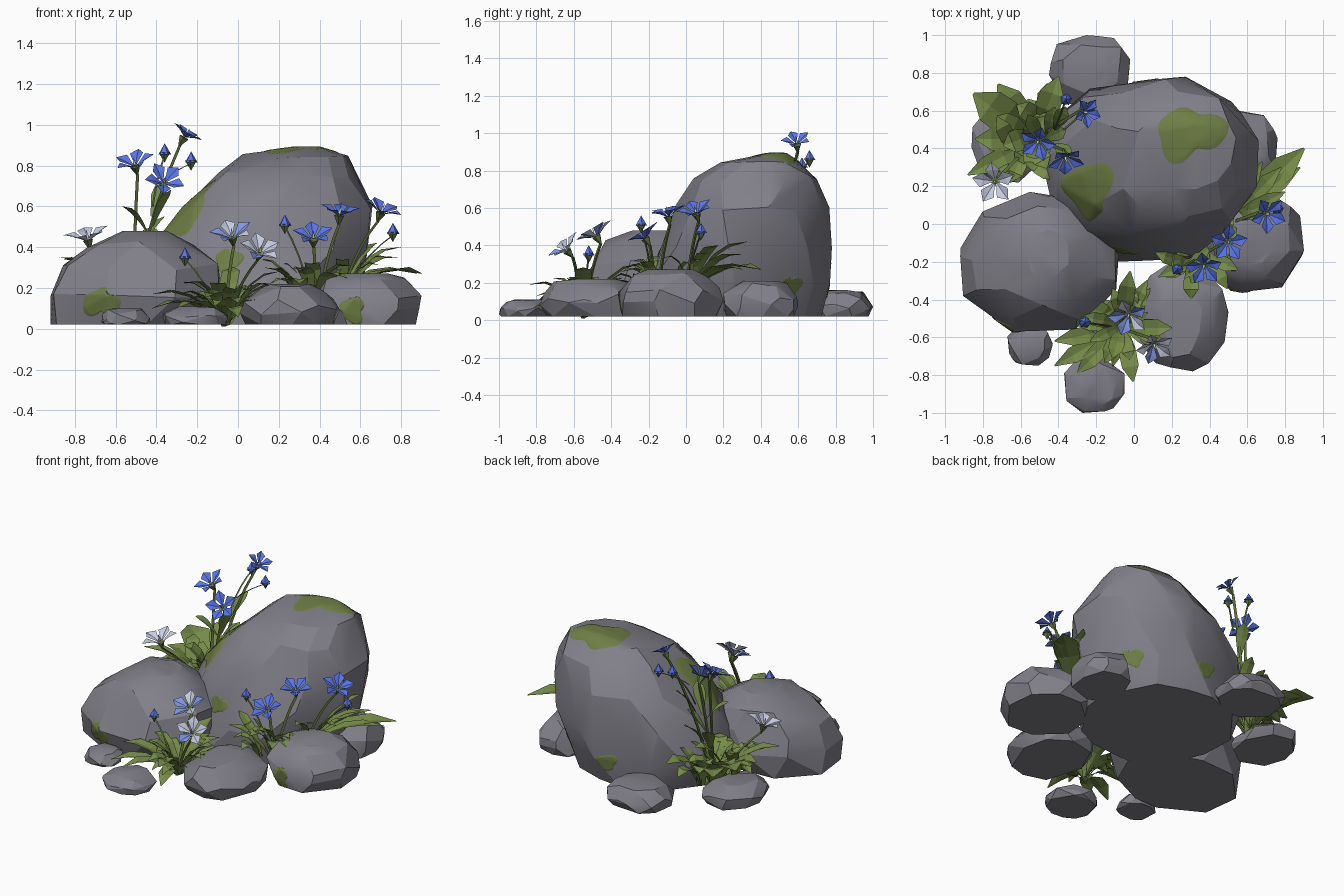
import bpy, bmesh, math, random
from mathutils import Vector
from mathutils.bvhtree import BVHTree

if "Cube" in bpy.data.objects:
    bpy.data.objects.remove(bpy.data.objects["Cube"])

random.seed(11)
UP = Vector((0, 0, 1))


def material(name, rgb):
    m = bpy.data.materials.new(name)
    m.diffuse_color = (*rgb, 1)
    m.use_nodes = True
    m.node_tree.nodes["Principled BSDF"].inputs["Base Color"].default_value = m.diffuse_color
    return m


STONE = material("stone_grey", (0.22, 0.215, 0.25))
MOSS = material("moss_green", (0.16, 0.21, 0.06))
LEAF = material("leaf_green", (0.18, 0.26, 0.065))
STEM = material("stem_green", (0.12, 0.175, 0.045))
BLUE = material("petal_blue", (0.10, 0.18, 0.82))
PALE = material("petal_pale", (0.56, 0.60, 0.76))
LIGHT = material("petal_light_blue", (0.22, 0.31, 0.80))
CREAM = material("stamen_white", (0.75, 0.75, 0.70))
PLANT_MATS = [LEAF, STEM, BLUE, PALE, LIGHT, CREAM]


def finish(bm, name, mats, angle=None):
    me = bpy.data.meshes.new(name)
    bm.to_mesh(me)
    bm.free()
    for m in mats:
        me.materials.append(m)
    ob = bpy.data.objects.new(name, me)
    bpy.context.collection.objects.link(ob)
    if angle:
        bpy.ops.object.select_all(action='DESELECT')
        ob.select_set(True)
        bpy.context.view_layer.objects.active = ob
        bpy.ops.object.shade_smooth_by_angle(angle=math.radians(angle))
    return ob


# ---- Rocks: faceted hull around jittered rings, one ring per height level
def rock(name, levels, sides, moss=()):
    pts = []
    for i, (z, x0, x1, y0, y1) in enumerate(levels):
        turn = random.random() * 6.28
        for k in range(sides):
            a = turn + (k + random.uniform(-.25, .25)) * math.tau / sides
            c, s = math.cos(a), math.sin(a)
            r = random.uniform(.95, 1.03) / (abs(c) ** 2.3 + abs(s) ** 2.3) ** (1 / 2.3)
            dz = random.uniform(-.02, .02) if 0 < i < len(levels) - 1 else 0
            pts.append(Vector(((x0 + x1) / 2 + r * c * (x1 - x0) / 2,
                               (y0 + y1) / 2 + r * s * (y1 - y0) / 2, z + dz)))
    # fit the points exactly to the wanted extents
    for ax, lo, hi in ((0, 1, 2), (1, 3, 4)):
        t0, t1 = min(l[lo] for l in levels), max(l[hi] for l in levels)
        p0, p1 = min(p[ax] for p in pts), max(p[ax] for p in pts)
        for p in pts:
            p[ax] = t0 + (p[ax] - p0) * (t1 - t0) / (p1 - p0)
    bm = bmesh.new()
    for p in pts:
        bm.verts.new(p)
    res = bmesh.ops.convex_hull(bm, input=bm.verts[:])
    junk = {g for g in res["geom_interior"] + res["geom_unused"] if isinstance(g, bmesh.types.BMVert)}
    bmesh.ops.delete(bm, geom=list(junk), context='VERTS')
    bmesh.ops.dissolve_limit(bm, angle_limit=math.radians(9), verts=bm.verts[:], edges=bm.edges[:])
    bmesh.ops.triangulate(bm, faces=[f for f in bm.faces if len(f.verts) > 4 and f.normal.z > -.9])
    bmesh.ops.recalc_face_normals(bm, faces=bm.faces[:])
    tree = BVHTree.FromBMesh(bm)
    finish(bm, name, [STONE], 20)
    for i, (centre, rad) in enumerate(moss):
        moss_patch(f"{name}_moss_{i + 1}", tree, Vector(centre), rad)


# Thin moss patch with a wavy outline, wrapped on the rock surface
def moss_patch(name, tree, centre, rad, rings=9, seg=36):
    hit, n, _, _ = tree.find_nearest(centre)
    u = n.orthogonal().normalized()
    v = n.cross(u)
    ph = [random.random() * 6.28 for _ in range(3)]
    bm = bmesh.new()
    grid = []
    for j in range(rings + 1):
        row = []
        for k in range(seg):
            a = k * math.tau / seg
            w = 1 + .16 * math.sin(2 * a + ph[0]) + .17 * math.sin(3 * a + ph[1]) + .09 * math.sin(5 * a + ph[2])
            r = rad * w * max(j, .05) / rings
            p, pn, _, _ = tree.find_nearest(hit + u * r * math.cos(a) + v * r * math.sin(a))
            p = p + pn * (.005 if j < rings else .002)
            p.z = max(p.z, .022)
            row.append(bm.verts.new(p))
        grid.append(row)
    for j in range(rings):
        for k in range(seg):
            q = (k + 1) % seg
            bm.faces.new((grid[j][k], grid[j + 1][k], grid[j + 1][q], grid[j][q]))
    bm.faces.new(grid[0])
    finish(bm, name, [MOSS], 40)


rock("main_boulder", [(.02, -.45, .5, -.2, .72), (.2, -.49, .6, -.19, .77), (.4, -.44, .64, -.14, .78),
                      (.6, -.29, .66, -.06, .75), (.75, -.12, .61, .05, .69), (.84, .0, .54, .19, .61),
                      (.89, .26, .4, .43, .53)], 12,
     [((.3, .5, .9), .17), ((-.18, .19, .52), .17), ((-.06, -.2, .35), .06),
      ((.05, .82, .17), .06), ((.6, .66, .13), .06)])
rock("left_boulder", [(.02, -.91, -.12, -.52, .12), (.17, -.92, -.08, -.57, .17), (.3, -.86, -.1, -.52, .16),
                      (.41, -.73, -.2, -.42, .1), (.48, -.56, -.34, -.28, -.02)], 9,
     [((-.68, -.55, .13), .09)])


def small_rock(name, x0, x1, y0, y1, h, moss=()):
    cx, cy, dx, dy = (x0 + x1) / 2, (y0 + y1) / 2, (x1 - x0) / 2, (y1 - y0) / 2
    levels = [(.02 + f * (h - .02), cx - s * dx, cx + s * dx, cy - s * dy, cy + s * dy)
              for f, s in ((0, .9), (.3, 1), (.55, .97), (.85, .72), (1, .45))]
    rock(name, levels, 8, moss)


small_rock("front_right_rock", .01, .5, -.78, -.22, .22)
small_rock("right_rock", .34, .9, -.36, .2, .27, [((.56, -.4, .09), .065)])
small_rock("right_back_rock", .42, .76, .2, .6, .21)
small_rock("back_rock", -.45, -.02, .62, 1.0, .16)
small_rock("left_back_rock", -.86, -.5, .22, .65, .14)
small_rock("front_pebble", -.37, -.05, -1.0, -.7, .11)
small_rock("left_front_pebble", -.67, -.43, -.75, -.53, .1)


# ---- Plants
def bezier(a, b, c, t):
    return a * (1 - t) ** 2 + b * 2 * t * (1 - t) + c * t * t


# Folded blade arching from base to tip
def leaf(bm, base, tip, width, lift=.12, mat=0):
    base, tip = Vector(base), Vector(tip)
    mid = base.lerp(tip, .45) + UP * lift
    side = (tip - base).cross(UP)
    side = side.normalized() if side.length > .01 else Vector((1, 0, 0))
    rows = []
    for t, w in ((0, .25), (.25, .6), (.5, .95), (.75, .92), (1, .08)):
        p = bezier(base, mid, tip, t)
        off = side * width * w / 2
        rows.append([bm.verts.new(q) for q in (p - off + UP * width * w * .12, p, p + off + UP * width * w * .12)])
    for r, s in zip(rows, rows[1:]):
        for k in (0, 1):
            bm.faces.new((r[k], r[k + 1], s[k + 1], s[k])).material_index = mat


# Triangular stem along a bent path
def stem(bm, base, top, rad=.01):
    base, top = Vector(base), Vector(top)
    mid = Vector((base.x * .6 + top.x * .4, base.y * .6 + top.y * .4, base.z * .35 + top.z * .65))
    rows = []
    for i in range(6):
        p = bezier(base, mid, top, i / 5)
        rows.append([bm.verts.new(p + Vector((math.cos(a), math.sin(a), 0)) * rad) for a in (0, 2.09, 4.19)])
    for r, s in zip(rows, rows[1:]):
        for k in range(3):
            bm.faces.new((r[k], r[(k + 1) % 3], s[(k + 1) % 3], s[k])).material_index = 1


def cone(bm, tip, base, rad, mat, seg=5):
    tip, base = Vector(tip), Vector(base)
    d = (base - tip).normalized()
    u = d.orthogonal().normalized()
    v = d.cross(u)
    ring = [bm.verts.new(base + (u * math.cos(k * math.tau / seg) + v * math.sin(k * math.tau / seg)) * rad)
            for k in range(seg)]
    t = bm.verts.new(tip)
    for k in range(seg):
        bm.faces.new((t, ring[(k + 1) % seg], ring[k])).material_index = mat
    bm.faces.new(ring).material_index = mat


# Five broad petals with a calyx and stamen, opening along the facing direction
def flower(bm, root, pos, facing, mats=(2,), rad=.092):
    pos, n = Vector(pos), Vector(facing).normalized()
    stem(bm, root, pos - n * .07)
    cone(bm, pos - n * .085, pos - n * .025, .026, 1)
    cone(bm, pos + n * .03, pos - n * .015, .01, 5, 4)
    u = n.orthogonal().normalized()
    v = n.cross(u)
    for k in range(5):
        a = k * math.tau / 5 + pos.x * 9

        def at(r, da, h):
            return bm.verts.new(pos + (u * math.cos(a + da) + v * math.sin(a + da)) * rad * r + n * rad * h)
        c, l, m, r, t = at(.05, 0, -.3), at(.76, -.52, .16), at(.62, 0, .0), at(.76, .52, .16), at(1.12, 0, .16)
        for f in ((c, l, m), (c, m, r), (l, t, m), (m, t, r)):
            bm.faces.new(f).material_index = mats[k % len(mats)]


def bud(bm, root, pos):
    pos = Vector(pos)
    stem(bm, root, pos, .006)
    cone(bm, pos - UP * .035, pos + UP * .015, .03, 1)
    cone(bm, pos + UP * .06, pos + UP * .005, .033, 2)


# Ring of leaves spreading from a line of roots
def tuft(bm, a, b, count, reach, height, width, lift):
    a, b = Vector(a), Vector(b)
    for k in range(count):
        root = a.lerp(b, random.random())
        ang = k * 2.4 + random.uniform(-.3, .3)
        r = reach * random.uniform(.55, 1)
        tip = root + Vector((math.cos(ang) * r, math.sin(ang) * r, height * random.uniform(.4, 1)))
        leaf(bm, root, tip, width * random.uniform(.75, 1.2), lift)


# Front plant
bm = bmesh.new()
root = (-.07, -.55, .01)
tuft(bm, root, (-.04, -.52, .02), 26, .3, .22, .085, .14)
for tip in ((-.42, -.75, .1), (-.42, -.62, .17), (0, -.82, .06), (.2, -.55, .28), (-.02, -.25, .3), (-.3, -.79, .1)):
    leaf(bm, root, tip, .095, .14)
flower(bm, root, (-.03, -.49, .47), (-.1, -.45, .8), (4, 3, 4), .1)
flower(bm, root, (.11, -.65, .39), (.2, -.6, .7), (3, 3, 4, 3, 3), .095)
bud(bm, root, (-.26, -.52, .34))
finish(bm, "front_plant", PLANT_MATS)

# Right plant
bm = bmesh.new()
root = (.38, -.16, .06)
tuft(bm, (.3, -.22, .1), (.54, .06, .15), 28, .25, .27, .075, .14)
for tip, w in (((.9, .4, .27), .15), ((.78, .3, .35), .09), ((.8, .17, .4), .08), ((.13, -.28, .3), .07),
               ((.68, .33, .42), .08), ((.88, .3, .27), .09)):
    leaf(bm, (.5, .02, .15) if tip[0] > .5 else root, tip, w, .13)
flower(bm, root, (.37, -.23, .46), (0, -.5, .8))
flower(bm, root, (.5, -.1, .58), (.1, -.2, 1))
flower(bm, (.5, 0, .15), (.71, .05, .59), (.35, -.25, .85))
bud(bm, root, (.23, -.24, .5))
bud(bm, (.5, 0, .15), (.76, .08, .46))
finish(bm, "right_plant", PLANT_MATS)

# Left back plant
bm = bmesh.new()
root = (-.52, .45, .05)
tuft(bm, (-.62, .35, .08), (-.47, .55, .08), 26, .27, .28, .11, .17)
for tip, w in (((-.85, .69, .34), .2), ((-.72, .74, .28), .16), ((-.4, .78, .3), .14), ((-.88, .26, .35), .1),
               ((-.84, .45, .3), .13)):
    leaf(bm, root, tip, w, .18)
# leaves up the tall stems
for base, tip in (((-.45, .42, .48), (-.57, .36, .6)), ((-.42, .42, .5), (-.33, .36, .68)),
                  ((-.42, .5, .55), (-.36, .62, .72)), ((-.47, .45, .4), (-.36, .5, .55)),
                  ((-.5, .45, .3), (-.56, .58, .48)), ((-.46, .47, .35), (-.42, .62, .5))):
    leaf(bm, base, tip, .08, .04)
flower(bm, root, (-.51, .43, .82), (-.2, -.4, .8))
flower(bm, root, (-.36, .34, .73), (.15, -.7, .6))
flower(bm, root, (-.25, .59, .96), (.5, -.1, .8), (2,), .075)
flower(bm, root, (-.74, .22, .46), (-.2, -.2, 1), (3,), .105)
bud(bm, (-.37, .5, .72), (-.23, .62, .81))
bud(bm, (-.42, .5, .6), (-.36, .66, .85))
finish(bm, "left_back_plant", PLANT_MATS)
